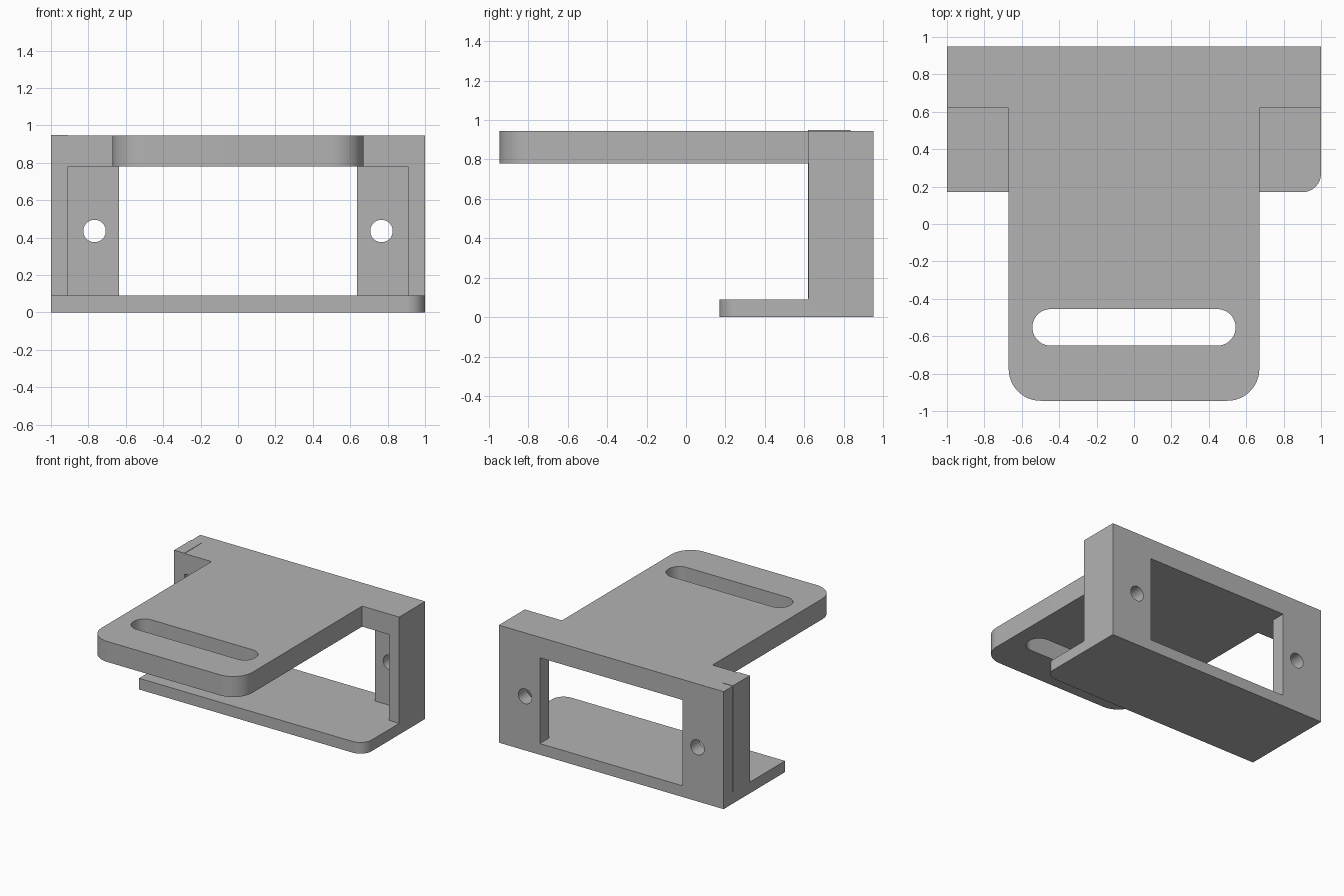
import bpy
import bmesh
from math import cos, sin, pi, radians
from mathutils import Matrix

cube = bpy.data.objects.get("Cube")
if cube:
    bpy.data.objects.remove(cube, do_unlink=True)

grey = bpy.data.materials.new("mid grey")
grey.use_nodes = True
colour = (0.45, 0.45, 0.45, 1)
grey.diffuse_color = colour
grey.node_tree.nodes["Principled BSDF"].inputs["Base Color"].default_value = colour


def rounded(x0, x1, y0, y1, radii, steps=16):
    """Rectangle outline; radii run front right, back right, back left, front left."""
    corners = ((x1, y0, -1, 1), (x1, y1, -1, -1), (x0, y1, 1, -1), (x0, y0, 1, 1))
    points = []
    for i, ((x, y, sx, sy), r) in enumerate(zip(corners, radii)):
        if r == 0:
            points.append((x, y))
            continue
        for k in range(steps + 1):
            a = pi / 2 * (i - 1 + k / steps)
            points.append((x + sx * r + r * cos(a), y + sy * r + r * sin(a)))
    return points


def prism(name, outline, z0, z1):
    """Extrude an outline upwards from z0 to z1."""
    bm = bmesh.new()
    face = bm.faces.new([bm.verts.new((x, y, z0)) for x, y in outline])
    top = bmesh.ops.extrude_face_region(bm, geom=[face])["geom"]
    verts = [v for v in top if isinstance(v, bmesh.types.BMVert)]
    bmesh.ops.translate(bm, verts=verts, vec=(0, 0, z1 - z0))
    bmesh.ops.recalc_face_normals(bm, faces=bm.faces)
    return finish(name, bm)


def finish(name, bm):
    mesh = bpy.data.meshes.new(name)
    bm.to_mesh(mesh)
    bm.free()
    mesh.materials.append(grey)
    ob = bpy.data.objects.new(name, mesh)
    bpy.context.collection.objects.link(ob)
    return ob


def box(name, x0, x1, y0, y1, z0, z1):
    return prism(name, rounded(x0, x1, y0, y1, (0, 0, 0, 0)), z0, z1)


def rod(name, x, y, z, radius, length):
    """Cylinder lying along y."""
    bm = bmesh.new()
    turn = Matrix.Translation((x, y, z)) @ Matrix.Rotation(pi / 2, 4, "X")
    bmesh.ops.create_cone(bm, cap_ends=True, segments=40, radius1=radius,
                          radius2=radius, depth=length, matrix=turn)
    return finish(name, bm)


def combine(target, tool, operation):
    mod = target.modifiers.new(operation.lower(), "BOOLEAN")
    mod.operation = operation
    mod.solver = "EXACT"
    mod.object = tool
    bpy.context.view_layer.objects.active = target
    bpy.ops.object.modifier_apply(modifier=mod.name)
    bpy.data.objects.remove(tool, do_unlink=True)


FRONT, BACK, TOP = 0.62, 0.95, 0.945
FLOOR, CEILING = 0.09, 0.78

# Upright frame with slotted upper tongue and lower shelf
bracket = box("bracket", -1, 1, FRONT, BACK, 0, TOP)
tongue = prism("tongue", rounded(-0.67, 0.67, -0.945, 0.75, (0.17, 0, 0, 0.17)), CEILING, TOP)
shelf = prism("shelf", rounded(-1, 1, 0.17, 0.75, (0.1, 0, 0, 0)), 0, FLOOR)
combine(bracket, tongue, "UNION")
combine(bracket, shelf, "UNION")

# Recess behind the front, window through the back wall
combine(bracket, box("recess", -0.91, 0.91, 0.5, 0.835, FLOOR, CEILING), "DIFFERENCE")
combine(bracket, box("window", -0.635, 0.635, 0.7, 1.1, FLOOR, CEILING), "DIFFERENCE")

# Screw holes and adjustment slot
for x in (-0.767, 0.767):
    combine(bracket, rod("screw_hole", x, 0.9, 0.435, 0.06, 0.4), "DIFFERENCE")
slot = prism("slot", rounded(-0.543, 0.543, -0.65, -0.455, (0.097,) * 4), 0.6, 1.1)
combine(bracket, slot, "DIFFERENCE")

# Merge leftover coplanar seams
bm = bmesh.new()
bm.from_mesh(bracket.data)
bmesh.ops.remove_doubles(bm, verts=bm.verts, dist=0.0005)
bmesh.ops.dissolve_limit(bm, angle_limit=radians(0.5), verts=bm.verts, edges=bm.edges)
bm.to_mesh(bracket.data)
bm.free()

# Slightly proud cheek on the right end
cheek = box("right_cheek", -1.001, -0.91, FRONT - 0.001, 0.835, FLOOR + 0.005, TOP + 0.003)

for ob in (bracket, cheek):
    bpy.ops.object.select_all(action="DESELECT")
    ob.select_set(True)
    bpy.context.view_layer.objects.active = ob
    bpy.ops.object.shade_smooth_by_angle(angle=radians(30))
